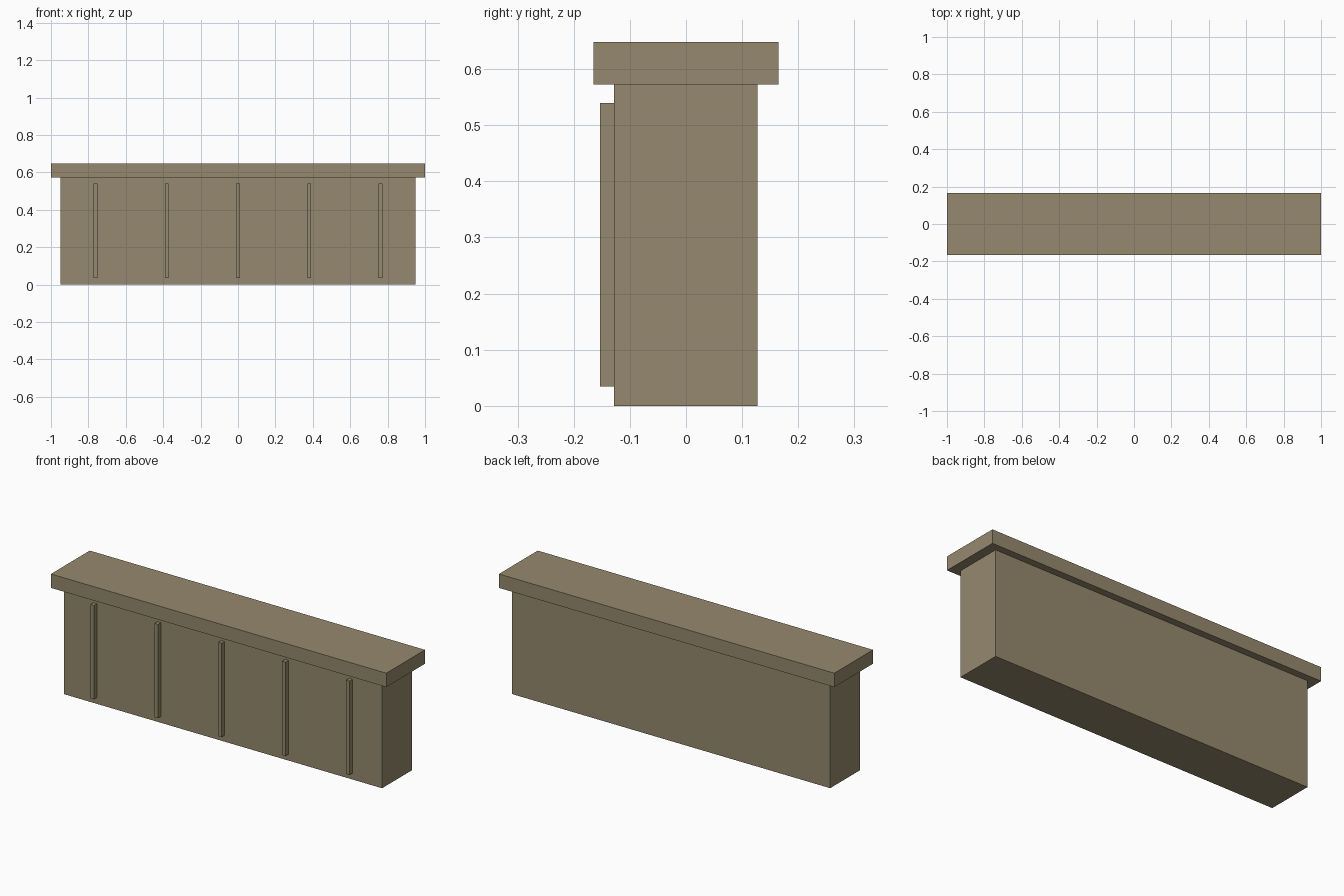
import bpy
import bmesh
from mathutils import Vector

cube = bpy.data.objects.get("Cube")
if cube:
    bpy.data.objects.remove(cube, do_unlink=True)

# Single wood colour
wood = bpy.data.materials.new("khaki_wood")
wood.use_nodes = True
colour = (0.305, 0.25, 0.156, 1)
wood.diffuse_color = colour
bsdf = wood.node_tree.nodes["Principled BSDF"]
bsdf.inputs["Base Color"].default_value = colour
bsdf.inputs["Roughness"].default_value = 0.8


def box(name, low, high):
    """Flat-faced box between two corners."""
    low, high = Vector(low), Vector(high)
    bm = bmesh.new()
    bmesh.ops.create_cube(bm, size=1)
    bmesh.ops.scale(bm, vec=high - low, verts=bm.verts)
    mesh = bpy.data.meshes.new(name)
    bm.to_mesh(mesh)
    bm.free()
    mesh.materials.append(wood)
    obj = bpy.data.objects.new(name, mesh)
    obj.location = (low + high) / 2
    bpy.context.collection.objects.link(obj)
    return obj


# Counter body and overhanging top
box("counter_body", (-0.949, -0.128, 0), (0.949, 0.127, 0.573))
box("counter_top", (-1, -0.165, 0.573), (1, 0.165, 0.648))

# Evenly spaced upright battens on the front panel
for i in range(5):
    x = (i - 2) * 0.381
    box(f"front_batten_{i + 1}", (x - 0.01, -0.153, 0.034), (x + 0.01, -0.127, 0.54))
